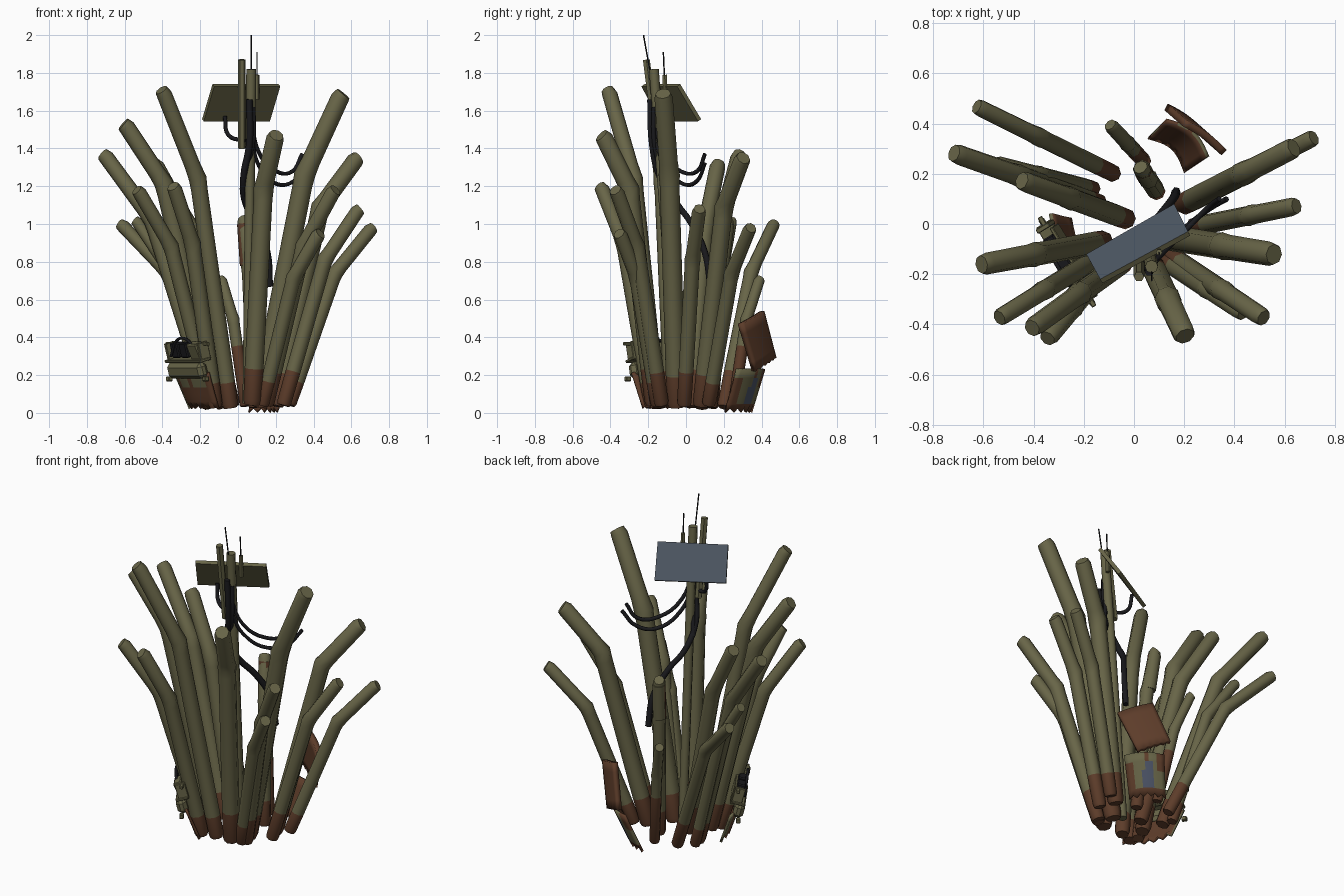
import bpy, bmesh, math, random
from mathutils import Vector, Matrix

if "Cube" in bpy.data.objects:
    bpy.data.objects.remove(bpy.data.objects["Cube"])

random.seed(4)


def material(name, rgb):
    m = bpy.data.materials.new(name)
    m.diffuse_color = (*rgb, 1)
    m.use_nodes = True
    m.node_tree.nodes["Principled BSDF"].inputs["Base Color"].default_value = m.diffuse_color
    return m


OLIVE = material("olive", (0.138, 0.130, 0.064))
RUST = material("rust brown", (0.110, 0.046, 0.023))
BLACK = material("black rubber", (0.010, 0.010, 0.012))
SLATE = material("slate glass", (0.075, 0.095, 0.125))
BLUE = material("faded blue", (0.070, 0.085, 0.130))


def add(name, bm, mats, angle=None):
    me = bpy.data.meshes.new(name)
    bm.to_mesh(me)
    bm.free()
    for m in mats:
        me.materials.append(m)
    ob = bpy.data.objects.new(name, me)
    bpy.context.collection.objects.link(ob)
    if angle:
        bpy.ops.object.select_all(action='DESELECT')
        ob.select_set(True)
        bpy.context.view_layer.objects.active = ob
        bpy.ops.object.shade_smooth_by_angle(angle=math.radians(angle))
    return ob


def tube(name, pts, radii, mats, bands, sides=8, rule=None):
    """Capped tube through pts; bands (or rule) gives the material index."""
    bm = bmesh.new()
    rings = []
    for i, p in enumerate(pts):
        t = (pts[min(i + 1, len(pts) - 1)] - pts[max(i - 1, 0)]).normalized()
        u = Vector((0, 1, 0)).cross(t).normalized()
        v = t.cross(u)
        rings.append([bm.verts.new(p + radii[i] * (u * math.cos(a) + v * math.sin(a)))
                      for a in (2 * math.pi * k / sides for k in range(sides))])
    for i in range(len(rings) - 1):
        for k in range(sides):
            n = (k + 1) % sides
            f = bm.faces.new((rings[i][k], rings[i][n], rings[i + 1][n], rings[i + 1][k]))
            f.material_index = bands[i]
    bm.faces.new(rings[0][::-1]).material_index = bands[0]
    bm.faces.new(rings[-1]).material_index = bands[-1]
    bm.normal_update()
    if rule:
        for f in bm.faces:
            f.material_index = rule(f)
    return add(name, bm, mats, 50)


def stalk(name, base, tip, r, bend=(0.55, 0.74), rust=None):
    """Pipe that rises steeply, swells at a joint, then leans outward."""
    b, t = Vector((*base, 0.035 + random.uniform(-0.01, 0.01))), Vector(tip)
    d = t - b
    knot = b + Vector((d.x * bend[0], d.y * bend[0], d.z * bend[1]))
    low, up = knot - b, t - knot
    rust = (rust or random.uniform(0.12, 0.20)) / knot.z
    end = t + Vector((up.x, up.y, 0)).normalized() * 0.008
    pts = [b, b + low * 0.02, b + low * rust, b + low * 0.95, knot,
           knot + up * 0.16, t - up * 0.05, end]
    radii = [r * k for k in (0.85, 1, 1.04, 1.04, 1.12, 1, 0.97, 0.82)]
    tube(name, pts, radii, [OLIVE, RUST], [1, 1, 0, 0, 0, 0, 0])


# Ring of leaning pipes: base x y, tip x y z, radius, optional joint fractions, rust height
STALKS = [
    ((-0.08, 0.20), (-0.62, 0.465, 1.00), 0.036, (0.55, 0.74), 0.19),
    ((-0.14, 0.08), (-0.71, 0.28, 1.37), 0.042),
    ((-0.16, 0.14), (-0.54, 0.24, 1.02), 0.032),
    ((-0.03, 0.02), (-0.44, 0.17, 1.32), 0.043),
    ((-0.12, -0.07), (-0.60, -0.16, 1.53), 0.045, (0.57, 0.79)),
    ((-0.14, -0.13), (-0.53, -0.37, 1.18), 0.038),
    ((-0.12, -0.18), (-0.34, -0.45, 1.20), 0.040),
    ((-0.04, -0.15), (-0.40, -0.41, 1.71), 0.042, (0.48, 0.72)),
    ((0.075, -0.17), (0.20, -0.44, 1.47), 0.048, (0.48, 0.80), 0.20),
    ((0.15, -0.13), (0.51, -0.37, 1.18), 0.040),
    ((0.13, -0.15), (0.43, -0.35, 0.95), 0.038),
    ((0.11, -0.05), (0.55, -0.12, 1.69), 0.050),
    ((0.24, -0.01), (0.64, 0.07, 1.08), 0.038),
    ((0.27, 0.12), (0.71, 0.34, 0.98), 0.037),
    ((0.20, 0.08), (0.63, 0.30, 1.35), 0.046, (0.55, 0.80)),
    ((0.04, 0.25), (-0.09, 0.39, 0.71), 0.030, (0.5, 0.68), 0.34),
    ((0.09, 0.13), (0.03, 0.22, 1.03), 0.036),
]
for i, s in enumerate(STALKS):
    stalk(f"pipe_stalk_{i + 1}", *s)


def rod(name, a, b, r, mat, sides=8):
    return tube(name, [Vector(a), Vector(b)], [r, r], [mat], [0], sides)


# Central mast, side post and aerials
rod("mast", (0.05, -0.04, 0.05), (0.07, -0.17, 1.82), 0.026, OLIVE)
rod("side_post", (0.02, -0.15, 1.40), (0.02, -0.21, 1.87), 0.021, OLIVE, 6)
rod("tall_aerial", (0.07, -0.18, 1.75), (0.07, -0.225, 2.0), 0.004, BLACK, 5)
rod("short_aerial", (0.10, -0.11, 1.68), (0.10, -0.12, 1.91), 0.004, BLACK, 5)
rod("aerial_socket", (0.10, -0.11, 1.66), (0.10, -0.113, 1.79), 0.013, OLIVE, 6)
# Sleeve with a rust streak on its front side
tube("rusty_sleeve", [Vector((0.048, 0.19, 0.78)), Vector((0.033, 0.218, 1.0))],
     [0.038, 0.038], [OLIVE, RUST], [0], 8, lambda f: int(f.normal.y < -0.3))


def slab(name, corners, thick, mats, rule):
    """Flat plate hanging below four corners."""
    hi_pts = [Vector(p) for p in corners]
    n = (hi_pts[1] - hi_pts[0]).cross(hi_pts[3] - hi_pts[0]).normalized()
    n *= thick if n.z > 0 else -thick
    bm = bmesh.new()
    lo = [bm.verts.new(p - n) for p in hi_pts]
    hi = [bm.verts.new(p) for p in hi_pts]
    bm.faces.new(lo[::-1])
    bm.faces.new(hi)
    for k in range(4):
        bm.faces.new((lo[k], lo[(k + 1) % 4], hi[(k + 1) % 4], hi[k]))
    bmesh.ops.recalc_face_normals(bm, faces=bm.faces)
    bm.normal_update()
    for f in bm.faces:
        f.material_index = rule(f)
    return add(name, bm, mats)


# Tilted solar panel with glass on its upper face
slab("solar_panel", [(-0.135, -0.22, 1.74), (0.215, -0.03, 1.74), (0.16, 0.08, 1.555),
                     (-0.19, -0.12, 1.555)], 0.022, [OLIVE, SLATE],
     lambda f: int(f.normal.z > 0.2 and f.calc_area() > 0.05))


def curved_panel(name, b0, b1, t0, t1, out, patches, bow=0.035, thick=0.015, jag=0.022):
    """Bowed sheet with a torn lower edge; its inner side is rust."""
    b0, b1, t0, t1, out = map(Vector, (b0, b1, t0, t1, out))
    bm = bmesh.new()
    nx, ny = 10, 5
    grid = []
    for j in range(ny + 1):
        row = []
        for i in range(nx + 1):
            u, v = i / nx, j / ny
            p = b0.lerp(b1, u).lerp(t0.lerp(t1, u), v)
            p += out * bow * math.sin(math.pi * u)
            if j == 0:
                p.z += jag * (i % 2)
            row.append(bm.verts.new(p))
        grid.append(row)
    for j in range(ny):
        for i in range(nx):
            f = bm.faces.new((grid[j][i], grid[j][i + 1], grid[j + 1][i + 1], grid[j + 1][i]))
            f.material_index = patches(i, j)
    bm.normal_update()
    if sum((f.normal.dot(out) for f in bm.faces)) < 0:
        bmesh.ops.reverse_faces(bm, faces=bm.faces)
    ob = add(name, bm, [OLIVE, BLUE, RUST], 40)
    s = ob.modifiers.new("thickness", 'SOLIDIFY')
    s.thickness, s.offset, s.material_offset = thick, -1, 2


# Torn painted panels on the back right and front left, and a loose rusty plate
curved_panel("back_panel", (0.21, 0.21, 0.0), (0.06, 0.35, 0.0), (0.30, 0.27, 0.23),
             (0.13, 0.42, 0.23), (0.65, 0.76, 0),
             lambda i, j: 2 if j == 0 or (i < 2 and j < 4) or (i > 7 and j > 2)
             or (i == 5 and j == 4) else int(3 < i < 7 and 0 < j < 4 and (i, j) != (4, 3)))
curved_panel("front_panel", (-0.11, -0.23, 0.02), (-0.26, 0.02, 0.02), (-0.16, -0.29, 0.21),
             (-0.34, 0.04, 0.21), (-0.85, -0.52, 0),
             lambda i, j: 0 if i > 8 or (j > 2 and i % 4) else 2)
curved_panel("loose_plate", (0.285, 0.37, 0.22), (0.135, 0.48, 0.29), (0.37, 0.295, 0.47),
             (0.21, 0.415, 0.54), (0.55, 0.75, 0.2), lambda i, j: 2, 0.01, 0.03, 0.008)

# Equipment rack; local x runs along the panel, y points outward
RACK = Matrix(((-0.52, -0.85, 0, -0.25), (0.85, -0.52, 0, -0.14), (0, 0, 1, 0), (0, 0, 0, 1)))


def rack_box(name, loc, size, mat, tilt=0, bevel=0.006):
    bm = bmesh.new()
    bmesh.ops.create_cube(bm, size=1, matrix=Matrix.Diagonal((*size, 1)))
    bmesh.ops.bevel(bm, geom=bm.edges[:], offset=bevel, segments=1, affect='EDGES')
    bm.transform(RACK @ Matrix.Translation(loc) @ Matrix.Rotation(math.radians(tilt), 4, 'X'))
    bmesh.ops.recalc_face_normals(bm, faces=bm.faces)
    add(name, bm, [mat])


rack_box("rack_body", (0, 0.02, 0.225), (0.34, 0.06, 0.085), OLIVE, -15, 0.02)
rack_box("rack_back", (0, -0.01, 0.32), (0.30, 0.015, 0.11), OLIVE, -15, 0.003)
rack_box("rack_shelf", (0, 0.02, 0.28), (0.36, 0.07, 0.015), OLIVE, -15, 0.003)
rack_box("rack_cover", (-0.11, 0.03, 0.33), (0.10, 0.05, 0.09), OLIVE, -25, 0.008)
for s in (-1, 1):
    rack_box("rack_bracket", (s * 0.165, 0.02, 0.325), (0.02, 0.06, 0.10), OLIVE, -15, 0.003)
    rack_box("rack_foot", (s * 0.185, 0.02, 0.18), (0.03, 0.025, 0.025), OLIVE, 0, 0.003)
    rack_box("rack_arm", (s * 0.185, 0.02, 0.365), (0.05, 0.02, 0.018), OLIVE, 0, 0.003)
for x in (0.0, 0.09):
    rack_box("rack_unit", (x, 0.025, 0.335), (0.07, 0.05, 0.08), BLACK, -15)


def cable(name, pts, r):
    cu = bpy.data.curves.new(name, 'CURVE')
    cu.dimensions, cu.bevel_depth, cu.bevel_resolution, cu.resolution_u = '3D', r, 1, 5
    sp = cu.splines.new('BEZIER')
    sp.bezier_points.add(len(pts) - 1)
    for bp, p in zip(sp.bezier_points, pts):
        bp.co = p
        bp.handle_left_type = bp.handle_right_type = 'AUTO'
    cu.use_fill_caps = True
    cu.materials.append(BLACK)
    ob = bpy.data.objects.new(name, cu)
    bpy.context.collection.objects.link(ob)


# Drooping black cables on the mast and the rack
cable("mast_cable", [(0.06, -0.19, 1.66), (0.06, -0.18, 1.42), (0.03, -0.14, 1.25),
                     (0.04, -0.05, 1.11), (0.10, 0.03, 1.0), (0.155, 0.10, 0.85),
                     (0.168, 0.13, 0.67)], 0.018)
cable("mast_cable_inner", [(0.08, -0.17, 1.62), (0.08, -0.17, 1.45), (0.05, -0.14, 1.30),
                           (0.02, -0.10, 1.18)], 0.013)
cable("panel_cable", [(-0.07, -0.10, 1.57), (-0.05, -0.12, 1.47), (0.04, -0.16, 1.44)], 0.011)
cable("upper_loop", [(0.07, -0.17, 1.55), (0.11, -0.12, 1.38), (0.20, -0.03, 1.28),
                     (0.29, 0.06, 1.28), (0.34, 0.10, 1.37)], 0.011)
cable("lower_loop", [(0.07, -0.17, 1.46), (0.11, -0.11, 1.31), (0.21, -0.01, 1.21),
                     (0.30, 0.06, 1.23), (0.37, 0.10, 1.32)], 0.011)
cable("rack_hose", [RACK @ Vector(p) for p in ((0.12, 0.05, 0.30), (0.05, 0.06, 0.38),
                                               (-0.05, 0.06, 0.39), (-0.13, 0.05, 0.33))], 0.008)
